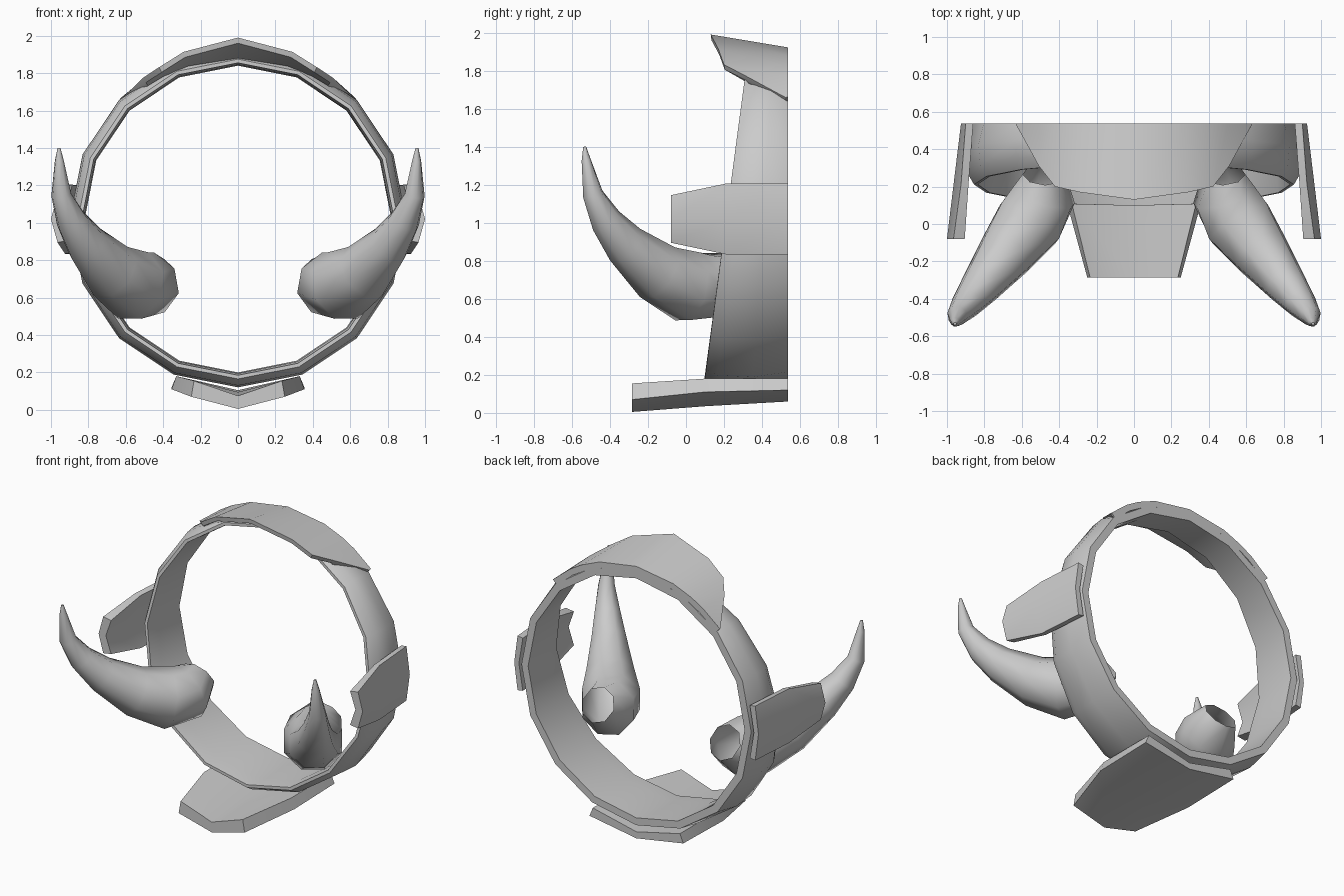
import bpy, bmesh
from math import sin, cos, pi, radians
from mathutils import Vector

if "Cube" in bpy.data.objects:
    bpy.data.objects.remove(bpy.data.objects["Cube"])

CZ = 1.02      # ring centre height
BACK = 0.537   # common back plane


def loft(name, sections, loop=False, cap_start=True, cap_end=True, angle=35):
    """Skin closed sections into a mesh, optionally joining last to first."""
    bm = bmesh.new()
    rows = [[bm.verts.new(p) for p in s] for s in sections]
    n, m = len(rows), len(rows[0])
    for i in range(n if loop else n - 1):
        a, b = rows[i], rows[(i + 1) % n]
        for j in range(m):
            k = (j + 1) % m
            bm.faces.new((a[j], a[k], b[k], b[j]))
    if not loop:
        if cap_start:
            bm.faces.new(rows[0])
        if cap_end:
            bm.faces.new(rows[-1])
    bmesh.ops.recalc_face_normals(bm, faces=bm.faces)
    me = bpy.data.meshes.new(name)
    bm.to_mesh(me)
    bm.free()
    ob = bpy.data.objects.new(name, me)
    bpy.context.collection.objects.link(ob)
    bpy.ops.object.select_all(action='DESELECT')
    ob.select_set(True)
    bpy.context.view_layer.objects.active = ob
    bpy.ops.object.shade_smooth_by_angle(angle=radians(angle))
    return ob


def polar(a, r, y):
    return (r * sin(a), y, CZ + r * cos(a))


def ring_front(a):
    return 0.1 + (0.84 + 0.86 * cos(a)) * 0.132


# 16-sided band, deeper at the bottom than at the top
sections = []
for i in range(16):
    a = i * pi / 8
    f = ring_front(a)
    sections.append([polar(a, r, y) for r, y in (
        (0.835, f), (0.855, f), (0.89, f + 0.06), (0.9, (f + BACK) / 2 + 0.03),
        (0.87, BACK), (0.82, BACK), (0.825, f + 0.1))])
loft("ring_band", sections, loop=True)

# flared brow plate: angle, front depth, front radius
half = [(0, 0.13, 0.97), (18, 0.17, 0.94), (27.5, 0.20, 0.915),
        (34, 0.31, 0.91), (44.5, 0.525, 0.895)]
stations = [(-d, y, r) for d, y, r in reversed(half[1:])] + half
sections = []
for d, y, r in stations:
    a = radians(d)
    under = min(max(y + 0.005, 0.33), BACK - 0.004)
    sections.append([polar(a, r, y), polar(a, 0.902, BACK), polar(a, 0.86, BACK),
                     polar(a, 0.86, under), polar(a, r - 0.03, y + 0.004)])
loft("brow_plate", sections)


def v_plate(name, rows, place):
    """Tapered V-section plate; row = depth, outer ridge, inner ridge,
    outer edge (offset, width), inner edge (offset, width)."""
    secs = []
    for y, oc, ic, (oe, ow), (ie, iw) in rows:
        pts = ((-ow, oe), (0, oc), (ow, oe), (iw, ie), (0, ic), (-iw, ie))
        secs.append([place(w, y, r) for w, r in pts])
    return loft(name, secs)


# chin plate (offset measured down from the ring centre)
v_plate("chin_plate", [
    (-0.285, 1.015, 0.945, (0.95, 0.25), (0.865, 0.235)),
    (0.10, 0.985, 0.925, (0.91, 0.355), (0.84, 0.33)),
    (BACK, 0.96, 0.915, (0.90, 0.355), (0.84, 0.33))],
    lambda w, y, r: (w, y, CZ - r))

# cheek plates, one each side
for side, label in ((1, "right"), (-1, "left")):
    v_plate("cheek_plate_" + label, [
        (-0.08, 1.0, 0.945, (0.965, 0.125), (0.905, 0.115)),
        (0.21, 0.965, 0.92, (0.925, 0.186), (0.885, 0.18)),
        (BACK, 0.925, 0.89, (0.90, 0.186), (0.86, 0.18))],
        lambda w, y, r: (side * r, y, CZ + w))

# curved eight-sided tusks with open bases: centre and radius along the path
path = [((0.48, 0.265, 0.74), 0.115), ((0.485, 0.15, 0.675), 0.18),
        ((0.56, 0.01, 0.665), 0.195), ((0.68, -0.15, 0.74), 0.16),
        ((0.81, -0.32, 0.885), 0.115), ((0.89, -0.42, 1.01), 0.085),
        ((0.945, -0.49, 1.15), 0.055), ((0.955, -0.525, 1.33), 0.025),
        ((0.957, -0.533, 1.40), 0.008)]
for side, label in ((1, "right"), (-1, "left")):
    pts = [Vector((side * c[0], c[1], c[2])) for c, r in path]
    sections = []
    for i, p in enumerate(pts):
        t = (pts[min(i + 1, len(pts) - 1)] - pts[max(i - 1, 0)]).normalized()
        u = t.cross(Vector((side * 0.8, 0.6, 0))).normalized()
        u = t.cross(Vector((0.6 * side, 0.8, 0)) if u.length < 0.5 else u).normalized()
        v = t.cross(u)
        r = path[i][1]
        sections.append([p + r * (cos(k * pi / 4 + pi / 8) * u + sin(k * pi / 4 + pi / 8) * v)
                         for k in range(8)])
    loft("tusk_" + label, sections, cap_start=False, angle=60)
